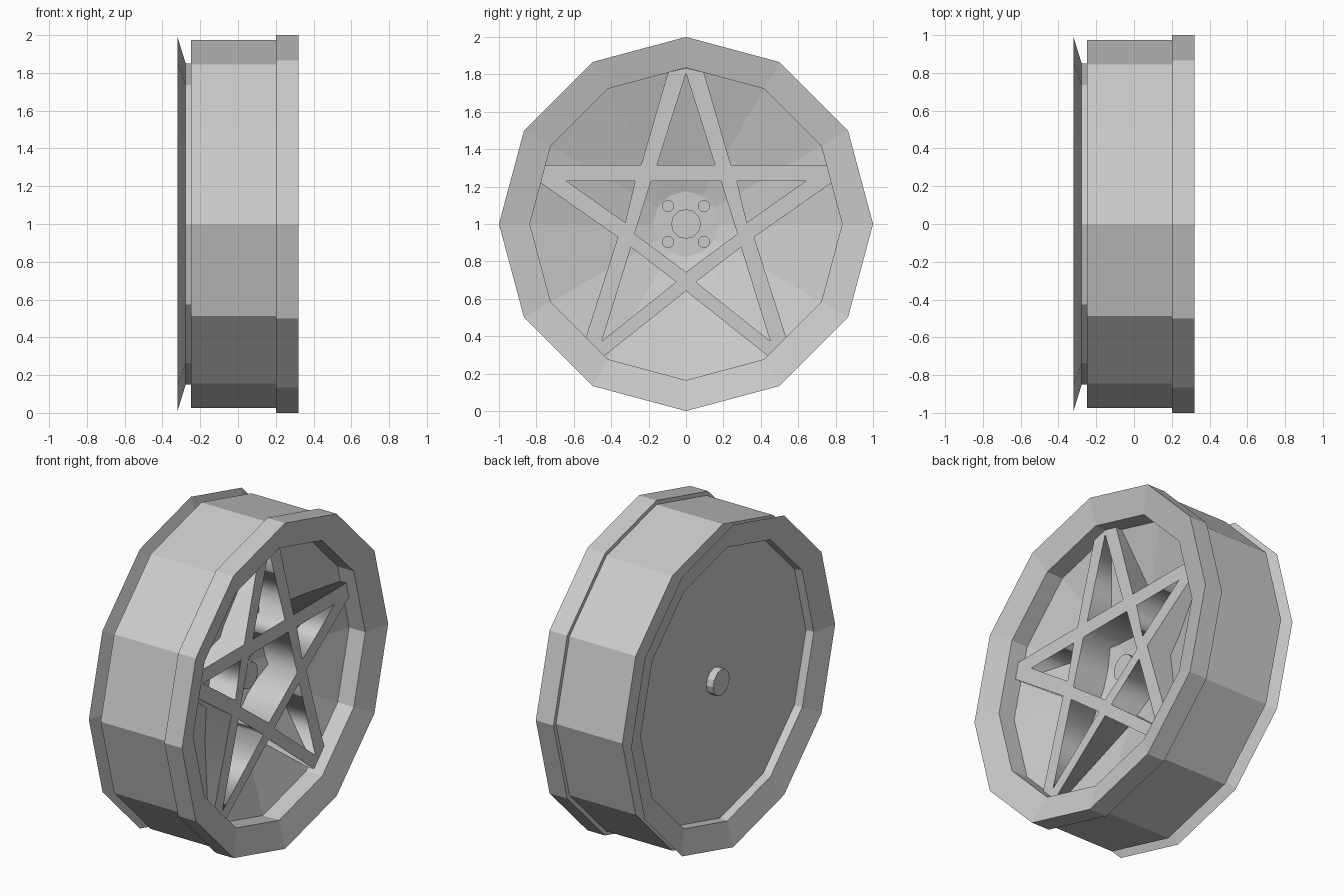
import bpy, bmesh
from math import cos, sin, pi

if "Cube" in bpy.data.objects:
    bpy.data.objects.remove(bpy.data.objects["Cube"])

def lathe(name, profile, sides, cy=0, cz=1):
    """Spin an (x, radius) profile around an axis parallel to x."""
    bm = bmesh.new()
    rings = []
    for x, r in profile:
        n = 1 if r == 0 else sides
        rings.append([bm.verts.new((x, cy + r * cos(2 * pi * i / sides),
                                    cz + r * sin(2 * pi * i / sides))) for i in range(n)])
    for a, b in zip(rings, rings[1:]):
        for i in range(sides):
            j = (i + 1) % sides
            quad = [a[i % len(a)], a[j % len(a)], b[j % len(b)], b[i % len(b)]]
            bm.faces.new(list(dict.fromkeys(quad)))
    bmesh.ops.recalc_face_normals(bm, faces=bm.faces)
    me = bpy.data.meshes.new(name)
    bm.to_mesh(me)
    bm.free()
    ob = bpy.data.objects.new(name, me)
    bpy.context.collection.objects.link(ob)
    return ob

def mirror(half, closed_top=False):
    """Complete a right-hand outline with its mirrored left half."""
    return half + [(-y, z) for y, z in reversed(half) if y != 0]

# Rim: back disc, flared back flange, barrel, front ring and dish
lathe("rim", [(-.19, 0), (-.23, .835), (-.28, .84), (-.32, .99), (-.277, .85),
              (-.25, .85), (-.25, .975), (.2, .975), (.2, 1), (.32, 1),
              (.28, .835), (.17, .835), (-.02, .175), (-.02, 0)], 12)

# Axle pin through the hub, and four bolts
lathe("axle_pin", [(-.24, 0), (-.24, .08), (.08, .08), (.08, 0)], 12)
for i, (sy, sz) in enumerate([(1, 1), (1, -1), (-1, 1), (-1, -1)]):
    lathe(f"bolt_{i + 1}", [(-.04, 0), (-.04, .032), (.02, .032), (.02, 0)], 12,
          .096 * sy, 1 + .096 * sz)

# Five-armed spokes: outline plus holes, extruded
outline = mirror([(0, .833), (.096, .81), (.24, .316), (.754, .316), (.778, .22),
                  (.364, -.07), (.535, -.604), (.438, -.706), (0, -.358)])
centre = mirror([(.187, .23), (.275, -.053), (0, -.257)])
top = mirror([(0, .807), (.155, .316)])
arm = [(.64, .23), (.272, .23), (.325, .007)]
leg = [(.45, -.626), (.294, -.123), (.053, -.31)]
flip = lambda pts: [(-y, z) for y, z in pts]

cu = bpy.data.curves.new("star_spokes", 'CURVE')
cu.dimensions = '2D'
cu.fill_mode = 'BOTH'
cu.extrude = .12
for pts in (outline, centre, top, arm, leg, flip(arm), flip(leg)):
    sp = cu.splines.new('POLY')
    sp.points.add(len(pts) - 1)
    for p, (y, z) in zip(sp.points, pts):
        p.co = (y, z, 0, 1)
    sp.use_cyclic_u = True
star = bpy.data.objects.new("star_spokes", cu)
star.location = (.09, 0, 1)
star.rotation_euler = (pi / 2, 0, pi / 2)
bpy.context.collection.objects.link(star)
bpy.context.view_layer.objects.active = star
star.select_set(True)
bpy.ops.object.convert(target='MESH')
